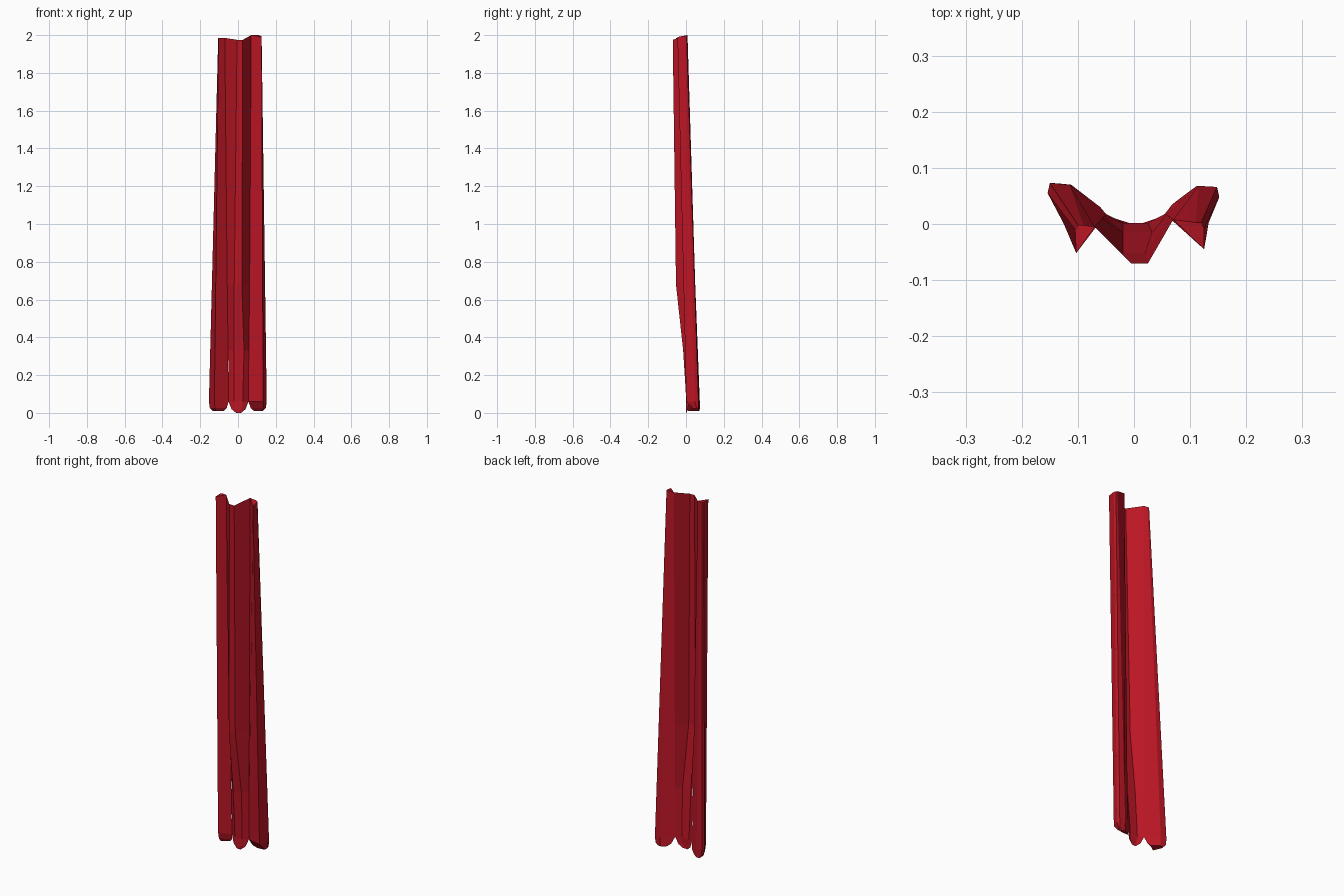
import bpy, bmesh

red = bpy.data.materials.new("red_cloth")
red.diffuse_color = (0.5, 0.008, 0.018, 1)


def loft(name, rows, closed):
    """Skin faces between matching rows of points; closed rows get end caps."""
    bm = bmesh.new()
    vr = [[bm.verts.new(p) for p in row] for row in rows]
    n = len(rows[0])
    for upper, lower in zip(vr, vr[1:]):
        for i in range(n if closed else n - 1):
            j = (i + 1) % n
            bm.faces.new((upper[i], lower[i], lower[j], upper[j]))
    if closed:
        bm.faces.new(vr[0])
        bm.faces.new(vr[-1][::-1])
        bmesh.ops.recalc_face_normals(bm, faces=bm.faces[:])
    mesh = bpy.data.meshes.new(name)
    bm.to_mesh(mesh)
    bm.free()
    mesh.materials.append(red)
    ob = bpy.data.objects.new(name, mesh)
    bpy.context.collection.objects.link(ob)


def level(z, *xy):
    return [(x, y, z) for x, y in xy]


# Middle fold: open sheet, deep at the top and flattening to a rounded hem
loft("middle_fold", [
    [(-.07, -.005, 1.985), (-.005, -.07, 1.975), (.025, -.07, 1.975), (.07, .008, 2.0)],
    level(.68, (-.058, .011), (-.02, -.053), (.02, -.053), (.062, .014)),
    level(.33, (-.052, .015), (-.02, -.015), (.032, -.015), (.058, .017)),
    level(.06, (-.05, .018), (-.02, .002), (.025, .002), (.055, .018)),
    level(.02, (-.034, .01), (-.014, 0), (.02, 0), (.04, .01)),
    level(0, (-.01, .002), (-.003, 0), (.009, 0), (.016, .002)),
], False)

# Left fold: back inner, back outer, side, front crease, inner notch
loft("left_fold", [
    level(1.985, (-.09, -.002), (-.1, -.002), (-.105, -.01), (-.103, -.052), (-.07, -.005)),
    level(.06, (-.115, .07), (-.15, .073), (-.154, .055), (-.125, 0), (-.05, .018)),
    level(.025, (-.115, .07), (-.146, .073), (-.149, .055), (-.122, .004), (-.06, .03)),
    level(.01, (-.112, .07), (-.132, .072), (-.134, .055), (-.115, .01), (-.075, .04)),
], True)

# Right fold: front ends higher, hem slopes to the back
loft("right_fold", [
    [(.11, .003, 2.0), (.12, .003, 1.995), (.125, -.008, 1.995), (.125, -.045, 1.99), (.07, .008, 2.0)],
    level(.06, (.115, .068), (.148, .066), (.152, .048), (.133, .002), (.055, .018)),
    level(.025, (.115, .068), (.145, .066), (.147, .056), (.135, .035), (.068, .035)),
    level(.01, (.112, .068), (.13, .066), (.132, .06), (.122, .05), (.085, .048)),
], True)
